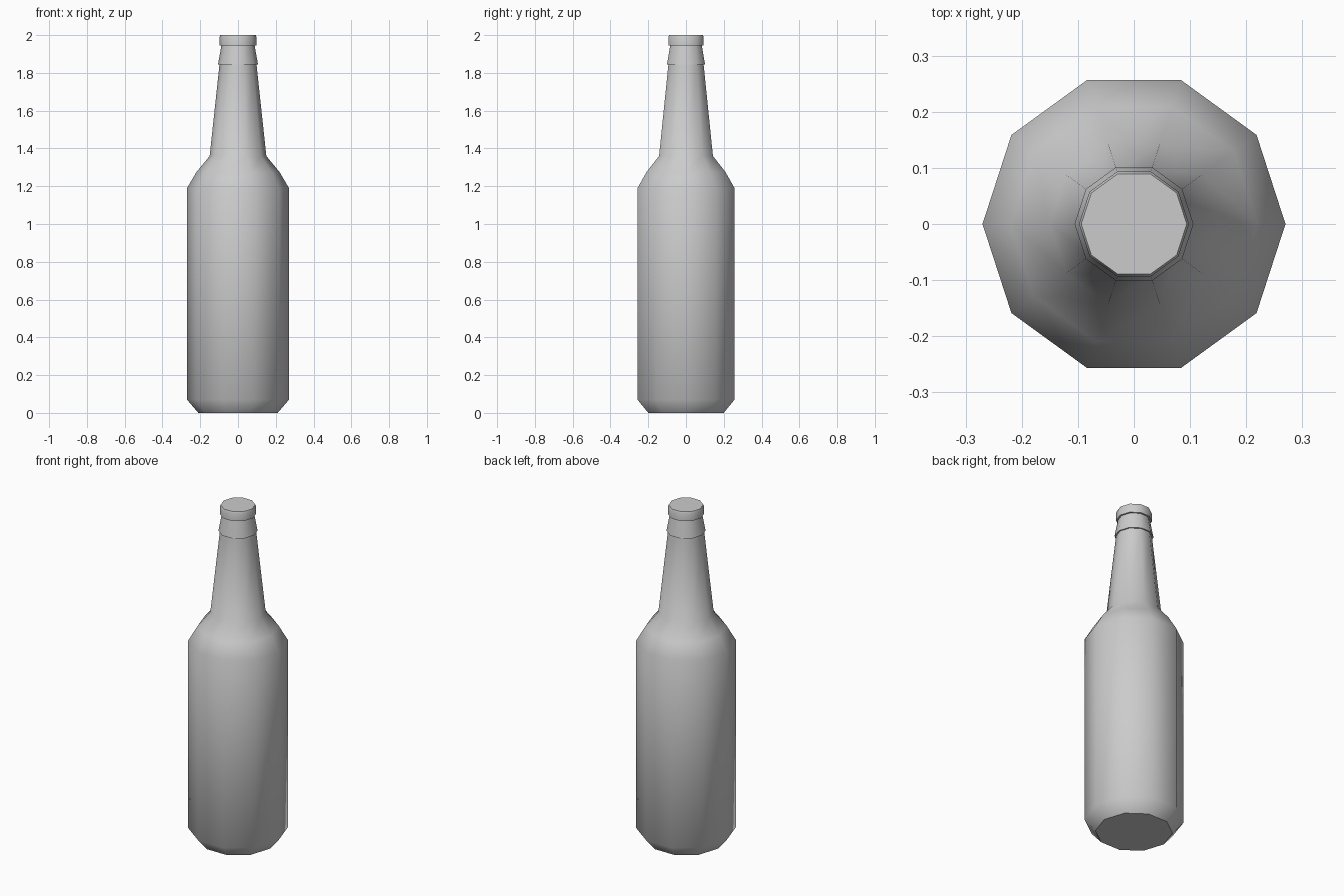
import bpy
import bmesh
import math

if "Cube" in bpy.data.objects:
    bpy.data.objects.remove(bpy.data.objects["Cube"])

SIDES = 10


def lathe(name, profile):
    """Revolve an (r, z) profile into a closed ten-sided solid."""
    bm = bmesh.new()
    rings = []
    for r, z in profile:
        rings.append([bm.verts.new((r * math.cos(math.tau * i / SIDES),
                                    r * math.sin(math.tau * i / SIDES), z))
                      for i in range(SIDES)])
    for low, high in zip(rings, rings[1:]):
        for i in range(SIDES):
            j = (i + 1) % SIDES
            bm.faces.new((low[i], low[j], high[j], high[i]))
    bm.faces.new(rings[0][::-1])
    bm.faces.new(rings[-1])
    bmesh.ops.recalc_face_normals(bm, faces=bm.faces[:])
    mesh = bpy.data.meshes.new(name)
    bm.to_mesh(mesh)
    bm.free()
    obj = bpy.data.objects.new(name, mesh)
    bpy.context.collection.objects.link(obj)
    bpy.ops.object.select_all(action='DESELECT')
    obj.select_set(True)
    bpy.context.view_layer.objects.active = obj
    bpy.ops.object.shade_smooth_by_angle(angle=math.radians(44))
    return obj


# Bottle: base chamfer, body, shoulder, neck and flared collar
lathe("bottle", [
    (0.21, 0.0), (0.27, 0.07), (0.27, 1.19), (0.22, 1.275), (0.15, 1.36),
    (0.098, 1.845), (0.106, 1.845), (0.088, 1.945),
])

# Cap: short disc with a slightly softened top rim
lathe("cap", [
    (0.088, 1.945), (0.098, 1.945), (0.098, 1.99), (0.094, 2.0),
])
